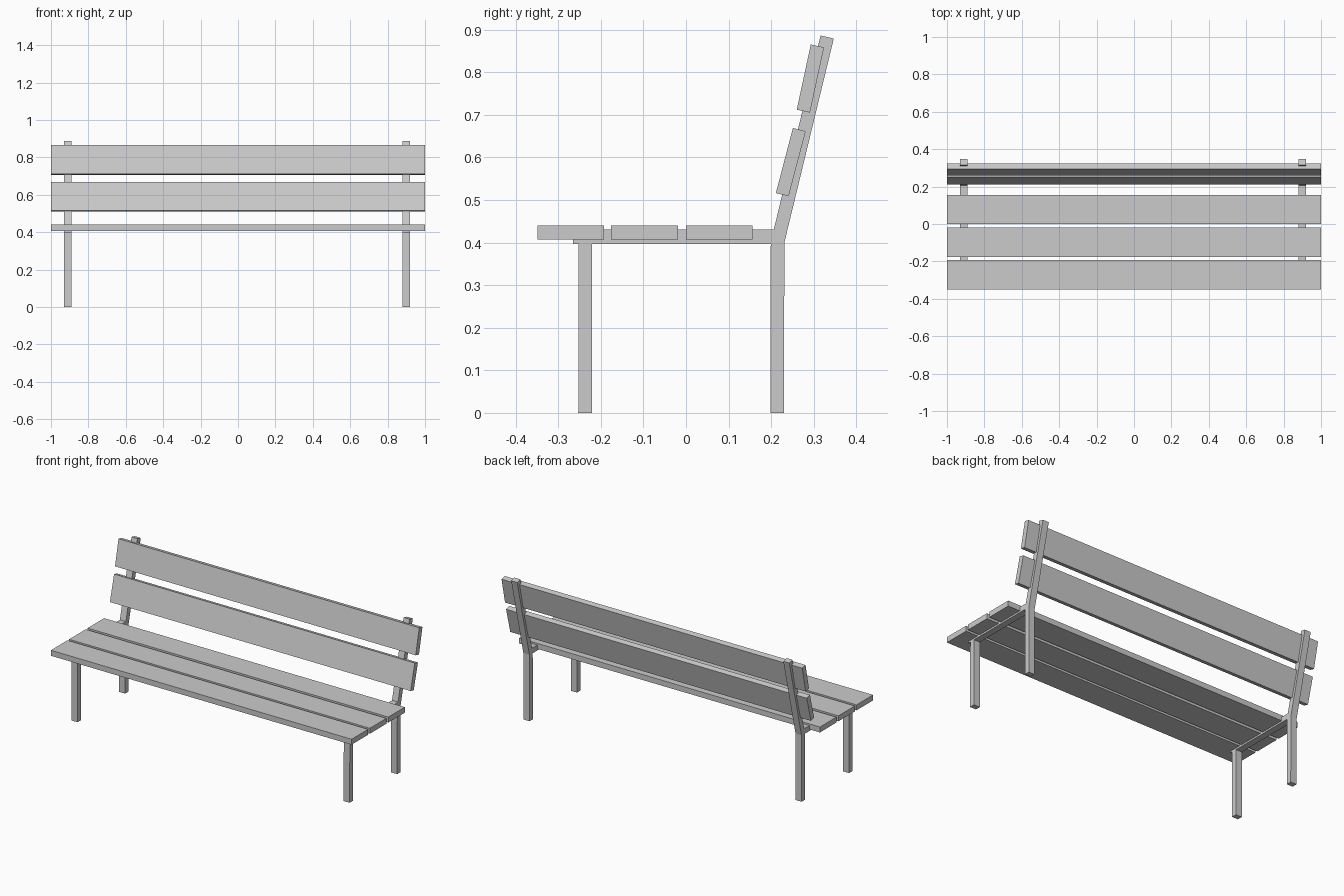
import bpy, bmesh

if "Cube" in bpy.data.objects:
    bpy.data.objects.remove(bpy.data.objects["Cube"])


def extrude_x(name, profile, x0, x1):
    """Extrude a (y, z) side profile from x0 to x1."""
    bm = bmesh.new()
    face = bm.faces.new([bm.verts.new((x0, y, z)) for y, z in profile])
    ext = bmesh.ops.extrude_face_region(bm, geom=[face])
    moved = [v for v in ext["geom"] if isinstance(v, bmesh.types.BMVert)]
    bmesh.ops.translate(bm, verts=moved, vec=(x1 - x0, 0, 0))
    bmesh.ops.recalc_face_normals(bm, faces=bm.faces)
    mesh = bpy.data.meshes.new(name)
    bm.to_mesh(mesh)
    bm.free()
    obj = bpy.data.objects.new(name, mesh)
    bpy.context.collection.objects.link(obj)
    return obj


def rect(y0, y1, z0, z1):
    return [(y0, z0), (y1, z0), (y1, z1), (y0, z1)]


# Seat slats
for i, (y0, y1) in enumerate([(-0.349, -0.192), (-0.176, -0.019), (0.0, 0.156)]):
    extrude_x(f"seat_slat_{i + 1}", rect(y0, y1, 0.407, 0.44), -1, 1)

# Tilted backrest slats
extrude_x("lower_back_slat",
          [(0.211, 0.516), (0.241, 0.509), (0.281, 0.661), (0.251, 0.669)], -1, 1)
extrude_x("upper_back_slat",
          [(0.260, 0.712), (0.291, 0.705), (0.324, 0.858), (0.293, 0.865)], -1, 1)

# Side frames: front leg, and a seat rail bent into the rear leg and back post
frame = [(-0.265, 0.397), (0.199, 0.397), (0.198, 0.0), (0.23, 0.0),
         (0.231, 0.4), (0.347, 0.879), (0.316, 0.886), (0.206, 0.43), (-0.265, 0.43)]
front_leg = [(-0.253, 0.0), (-0.221, 0.0), (-0.221, 0.397), (-0.252, 0.397)]
for side, x in (("left", -0.91), ("right", 0.90)):
    extrude_x(f"{side}_rail_and_back_post", frame, x - 0.02, x + 0.02)
    extrude_x(f"{side}_front_leg", front_leg, x - 0.02, x + 0.02)
